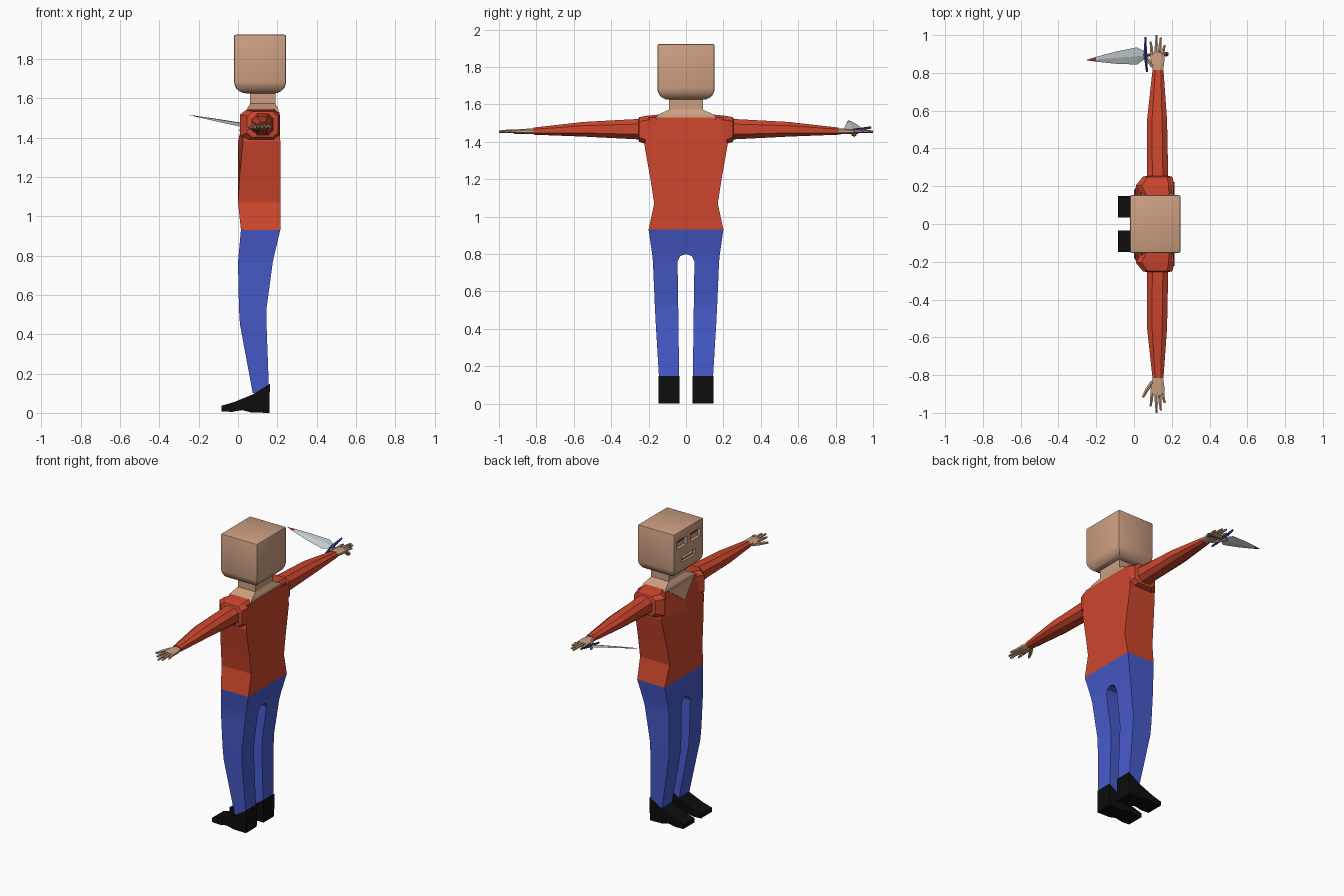
import bpy, bmesh, math
from mathutils import Vector

cube = bpy.data.objects.get("Cube")
if cube:
    bpy.data.objects.remove(cube, do_unlink=True)


def material(name, rgb):
    m = bpy.data.materials.new(name)
    m.use_nodes = True
    m.diffuse_color = (*rgb, 1)
    m.node_tree.nodes["Principled BSDF"].inputs["Base Color"].default_value = (*rgb, 1)
    return m


SKIN = material("skin", (.60, .345, .22))
RED = material("shirt_red", (.61, .062, .027))
BLUE = material("trouser_blue", (.063, .105, .60))
BLACK = material("shoe_black", (.004, .004, .004))
STEEL = material("blade_steel", (.55, .62, .64))
NAVY = material("guard_blue", (.03, .05, .35))
GRIP = material("grip_grey", (.12, .10, .09))
BLOOD = material("tip_red", (.45, .03, .03))
WHITE = material("teeth_white", (.8, .8, .78))
DARK = material("face_dark", (.05, .025, .015))


def make(name, lofts, mat, mirror=False):
    """One object from a list of lofts; each loft is a list of equal rings."""
    bm = bmesh.new()
    for rings in lofts:
        vs = [[bm.verts.new(p) for p in r] for r in rings]
        n = len(vs[0])
        for a, b in zip(vs, vs[1:]):
            for i in range(n):
                j = (i + 1) % n
                bm.faces.new((a[i], a[j], b[j], b[i]))
        bm.faces.new(vs[0][::-1])
        bm.faces.new(vs[-1])
    bmesh.ops.recalc_face_normals(bm, faces=bm.faces)
    me = bpy.data.meshes.new(name)
    bm.to_mesh(me)
    bm.free()
    me.materials.append(mat)
    ob = bpy.data.objects.new(name, me)
    bpy.context.collection.objects.link(ob)
    if mirror:
        mod = ob.modifiers.new("mirror", "MIRROR")
        mod.use_axis = (False, True, False)
    return ob


def rod(points, radii, sides=6, flat=1.0):
    """Rings along a straight or gently bent path."""
    pts = [Vector(p) for p in points]
    d = (pts[-1] - pts[0]).normalized()
    u = d.cross(Vector((0, 0, 1))).normalized()
    w = u.cross(d)
    ang = [2 * math.pi * (i + .5) / sides for i in range(sides)]
    return [[p + u * r * math.cos(a) + w * r * flat * math.sin(a) for a in ang]
            for p, r in zip(pts, radii)]


def rect(z, x0, x1, y0, y1):
    return [(x0, y0, z), (x1, y0, z), (x1, y1, z), (x0, y1, z)]


def box(x0, x1, y0, y1, z0, z1):
    return [rect(z0, x0, x1, y0, y1), rect(z1, x0, x1, y0, y1)]


def octagon(y, cx, hx, z0, z1, k=.5):
    """Chamfered section of an arm, facing along y."""
    cz, hz = (z0 + z1) / 2, (z1 - z0) / 2
    s = [(1, k), (k, 1), (-k, 1), (-1, k), (-1, -k), (-k, -1), (k, -1), (1, -k)]
    return [(cx + hx * a, y, cz + hz * b) for a, b in s]


# Torso with a ridge down the chest
torso = [(.93, .015, .015, .215, .20), (1.07, 0, 0, .215, .17), (1.2, 0, .008, .215, .19),
         (1.38, 0, .025, .215, .222), (1.53, .035, .04, .21, .20)]
make("shirt_body", [[[(xf, 0, z), (xs, w, z), (xb, w, z), (xb, -w, z), (xs, -w, z)]
                     for z, xf, xs, xb, w in torso]], RED)

# Open collar and neck
make("neck", [[rect(1.525, .04, .208, -.165, .165), rect(1.545, .045, .205, -.15, .15),
               rect(1.572, .062, .19, -.09, .09), rect(1.65, .062, .19, -.09, .09)]], SKIN)
make("collar_opening", [[[(x - d, y, z) for x, y, z in
                          ((.035, 0, 1.532), (.04, .13, 1.532), (.013, 0, 1.43), (.04, -.13, 1.532))]
                         for d in (-.002, .007)]], SKIN)

# Shoulders, sleeves
make("sleeves", [[octagon(.15, .125, .085, 1.385, 1.545, .7),
                  octagon(.205, .112, .102, 1.385, 1.54, .7),
                  octagon(.25, .125, .078, 1.40, 1.532, .65),
                  octagon(.255, .125, .056, 1.413, 1.522),
                  octagon(.55, .122, .053, 1.428, 1.506),
                  octagon(.815, .127, .029, 1.438, 1.476)]], RED, True)

# Hands with four fingers and a thumb
fingers = [(.096, .088, .965), (.116, .12, 1.0), (.134, .142, .987), (.15, .163, .948)]
hand = [[octagon(.80, .127, .024, 1.443, 1.471), octagon(.85, .125, .035, 1.442, 1.47),
         octagon(.905, .124, .037, 1.446, 1.466)]]
for xa, xb, tip in fingers:
    hand.append(rod([(xa, .895, 1.456), ((xa + xb) / 2, (.9 + tip) / 2, 1.457), (xb, tip, 1.454)],
                    [.010, .009, .006]))
hand.append(rod([(.10, .835, 1.455), (.07, .875, 1.452), (.047, .918, 1.448)], [.014, .011, .007]))
make("hands", hand, SKIN, True)

# Trousers: one leg and half the hips, mirrored
legs = [(.10, .075, .158, .037, .142), (.45, .01, .145, .04, .163), (.53, .005, .145, .042, .167),
        (.76, 0, .176, .045, .177), (.79, .002, .182, .03, .18), (.80, .003, .184, 0, .181),
        (.93, .015, .215, 0, .20)]
make("trousers", [[rect(*r) for r in legs]], BLUE, True)

# Shoes: side profile given a width
sole = [(.16, 0), (.162, .148), (.075, .094), (-.02, .055), (-.085, .036), (-.085, .008),
        (-.03, .005), (.02, .014), (.07, .002)]
make("shoes", [[[(x, y, z) for x, z in sole] for y in (.034, .147)]], BLACK, True)

# Head: block with rounded jaw and fine edges
head = make("head", [box(-.02, .245, -.153, .153, 1.625, 1.923)], SKIN)
bm = bmesh.new()
bm.from_mesh(head.data)
jaw = [e for e in bm.edges if all(v.co.z < 1.7 for v in e.verts)]
bmesh.ops.bevel(bm, geom=jaw, offset=.06, segments=5, profile=.5, affect="EDGES")
rim = [e for e in bm.edges if len(e.link_faces) == 2 and e.calc_face_angle() > 1.2]
bmesh.ops.bevel(bm, geom=rim, offset=.009, segments=2, profile=.5, affect="EDGES")
bm.to_mesh(head.data)
bm.free()

# Sunken eye sockets and mouth
cutter = make("face_cutter", [box(-.06, 0, .02, .122, 1.815, 1.868),
                              box(-.06, 0, -.122, -.02, 1.815, 1.868),
                              box(-.06, 0, -.068, .068, 1.715, 1.752)], SKIN)
cutter.hide_render = True
mod = head.modifiers.new("face", "BOOLEAN")
mod.operation, mod.object, mod.solver = "DIFFERENCE", cutter, "EXACT"
bpy.context.view_layer.objects.active = head
head.select_set(True)
bpy.ops.object.modifier_apply(modifier="face")
bpy.data.objects.remove(cutter, do_unlink=True)
bpy.ops.object.shade_smooth_by_angle(angle=math.radians(30))
make("eye_slits", [box(-.004, .002, .03, .112, 1.846, 1.858)], DARK, True)
make("lips", [box(-.005, .002, -.066, .066, 1.716, 1.751)], BLOOD)
make("teeth", [box(-.01, -.004, -.058, .058, 1.726, 1.746)], WHITE)

# Dagger held in one hand, slightly rolled
base, tip = Vector((.055, .893, 1.458)), Vector((-.25, .868, 1.515))
axis = (tip - base).normalized()
wide = Vector((0, .97, .22))
thick = axis.cross(wide).normalized()


def blade_ring(t, w, h):
    c = base.lerp(tip, t)
    return [c + wide * w, c + thick * h, c - wide * w, c - thick * h]


make("dagger_blade", [[blade_ring(0, .022, .006), blade_ring(.13, .047, .007),
                       blade_ring(.5, .033, .005), blade_ring(.84, .013, .003)]], STEEL)
make("dagger_tip", [[blade_ring(.84, .013, .003), blade_ring(1, .001, .0005)]], BLOOD)
make("dagger_guard", [rod([(.069, .805, 1.443), (.06, .895, 1.46), (.061, .99, 1.477)],
                          [.006, .010, .006])], NAVY)
make("dagger_grip", [rod([(.06, .893, 1.457), (.165, .898, 1.442)], [.009, .009]),
                     rod([(.16, .898, 1.443), (.17, .899, 1.441), (.182, .9, 1.439)],
                         [.010, .015, .009])], GRIP)
